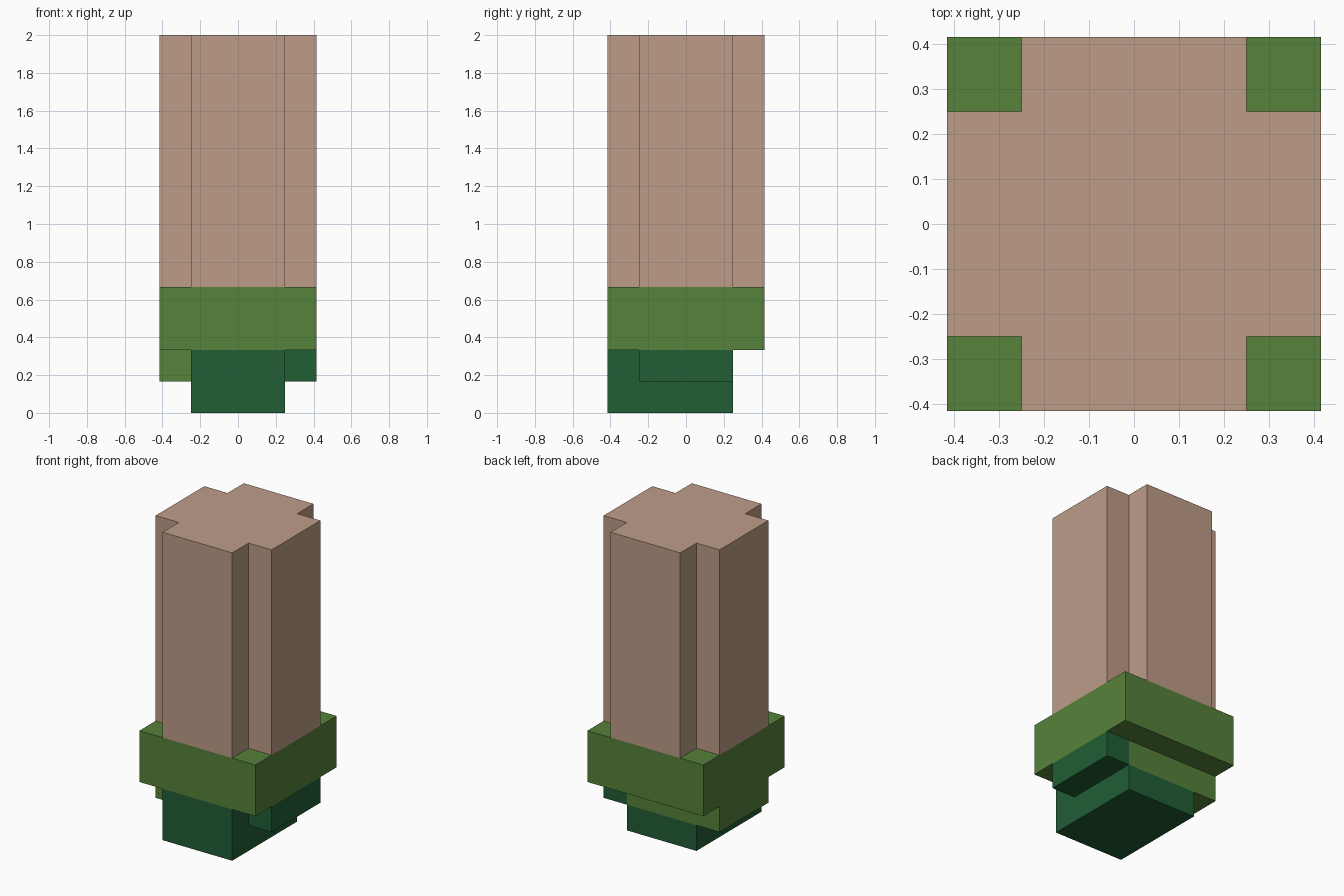
import bpy
import bmesh

default = bpy.data.objects.get("Cube")
if default:
    bpy.data.objects.remove(default, do_unlink=True)

U = 1 / 6          # step of the block grid
IN, OUT = 1.5 * U, 2.5 * U


def material(name, rgb):
    mat = bpy.data.materials.new(name)
    mat.use_nodes = True
    color = (*rgb, 1)
    mat.diffuse_color = color
    mat.node_tree.nodes["Principled BSDF"].inputs["Base Color"].default_value = color
    return mat


def prism(name, points, offset, mat):
    """Extrude a flat outline of 3D points along offset."""
    bm = bmesh.new()
    face = bm.faces.new([bm.verts.new(p) for p in points])
    ext = bmesh.ops.extrude_face_region(bm, geom=[face], use_keep_orig=True)
    top = [v for v in ext["geom"] if isinstance(v, bmesh.types.BMVert)]
    bmesh.ops.translate(bm, verts=top, vec=offset)
    bmesh.ops.recalc_face_normals(bm, faces=bm.faces)
    mesh = bpy.data.meshes.new(name)
    bm.to_mesh(mesh)
    bm.free()
    mesh.materials.append(mat)
    obj = bpy.data.objects.new(name, mesh)
    bpy.context.collection.objects.link(obj)
    return obj


def block(name, x, y, z, mat):
    outline = [(x[0], y[0], z[0]), (x[1], y[0], z[0]),
               (x[1], y[1], z[0]), (x[0], y[1], z[0])]
    return prism(name, outline, (0, 0, z[1] - z[0]), mat)


tan = material("tan", (0.51, 0.335, 0.246))
leaf = material("leaf green", (0.093, 0.223, 0.042))
dark = material("dark green", (0.015, 0.112, 0.036))

# Tall column with notched corners
quarter = [(OUT, -IN), (OUT, IN), (IN, IN)]
cross = []
for _ in range(4):
    cross += quarter
    quarter = [(-y, x) for x, y in quarter]
prism("column", [(x, y, 4 * U) for x, y in cross], (0, 0, 8 * U), tan)

# Square collar under the column
block("collar", (-OUT, OUT), (-OUT, OUT), (2 * U, 4 * U), leaf)

# Lower blocks: green core reaching one side, dark arm on the other
block("green_core", (-OUT, IN), (-IN, IN), (U, 2 * U), leaf)
block("dark_side_arm", (IN, OUT), (-IN, IN), (U, 2 * U), dark)

# Dark foot, stepped up at the front
step = [(-OUT, 0), (IN, 0), (IN, U), (-IN, U), (-IN, 2 * U), (-OUT, 2 * U)]
prism("dark_foot", [(-IN, y, z) for y, z in step], (2 * IN, 0, 0), dark)
